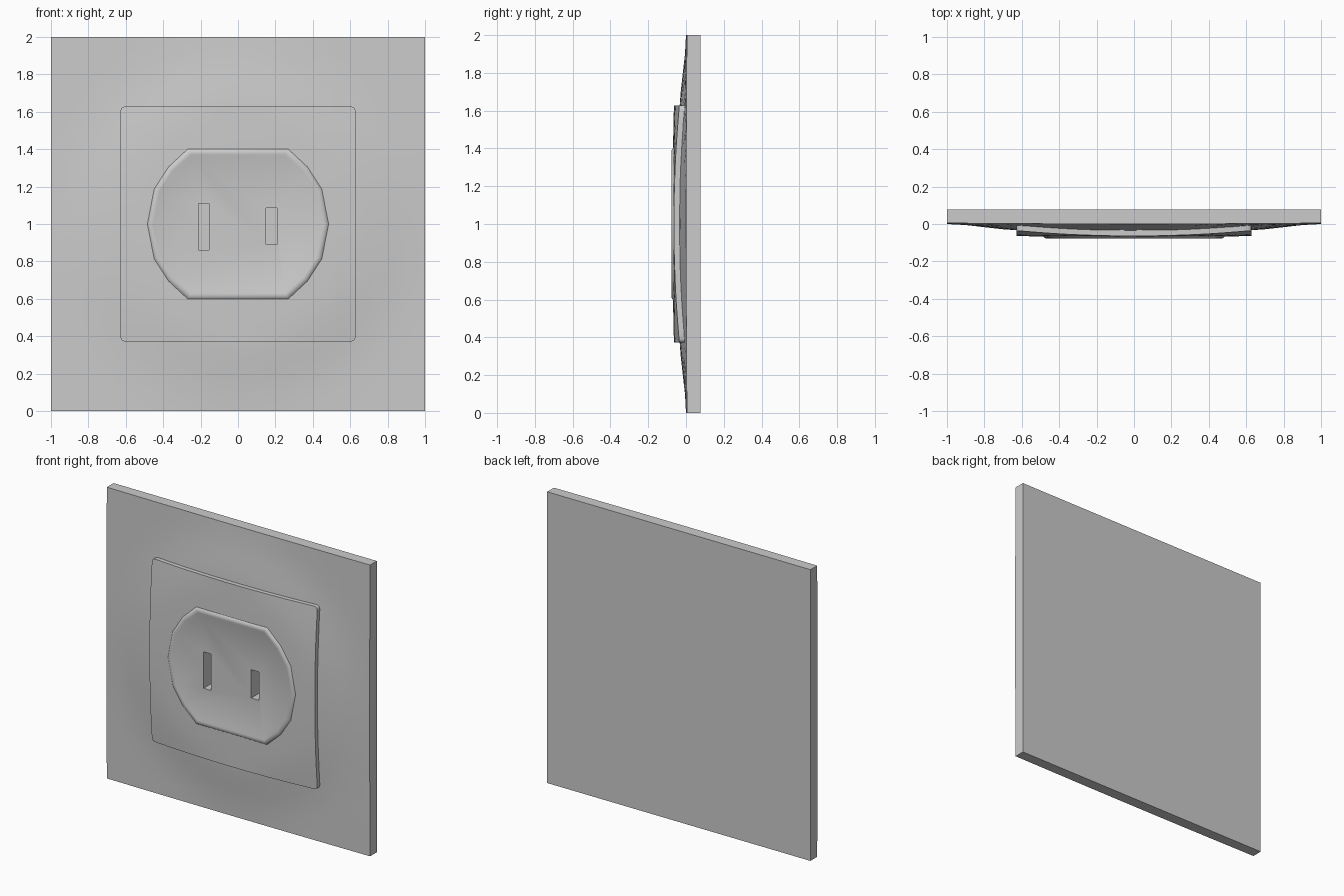
import bpy, bmesh, math

if "Cube" in bpy.data.objects:
    bpy.data.objects.remove(bpy.data.objects["Cube"])

# radial crown of the wall plate: (radius, y)
CROWN = [(0, -.041), (.4, -.040), (.63, -.035), (.75, -.023), (.89, -.006), (1, .0), (1.42, .005)]


def crown(x, z):
    r = math.hypot(x, z)
    for (r0, y0), (r1, y1) in zip(CROWN, CROWN[1:]):
        if r <= r1:
            return y0 + (y1 - y0) * (r - r0) / (r1 - r0)
    return CROWN[-1][1]


def finish(name, bm):
    bmesh.ops.recalc_face_normals(bm, faces=bm.faces)
    mesh = bpy.data.meshes.new(name)
    bm.to_mesh(mesh)
    bm.free()
    ob = bpy.data.objects.new(name, mesh)
    bpy.context.collection.objects.link(ob)
    return ob


def panel(name, half, lift, back, n, corner=0):
    """Square panel with a crowned front and a flat back."""
    bm = bmesh.new()
    bmesh.ops.create_grid(bm, x_segments=n, y_segments=n, size=half)
    for v in bm.verts:
        x, z = v.co.x, v.co.y
        v.co = (x, crown(x, z) - lift, z + 1)
    rim = [e for e in bm.edges if e.is_boundary]
    new = bmesh.ops.extrude_edge_only(bm, edges=rim)["geom"]
    for v in new:
        if isinstance(v, bmesh.types.BMVert):
            v.co.y = back
    bmesh.ops.contextual_create(bm, geom=[e for e in new if isinstance(e, bmesh.types.BMEdge) and e.is_boundary])
    if corner:
        edges = [e for e in bm.edges if all(
            abs(abs(v.co.x) - half) < 1e-4 and abs(abs(v.co.z - 1) - half) < 1e-4 for v in e.verts)]
        bmesh.ops.bevel(bm, geom=edges, offset=corner, segments=3, profile=.5, affect='EDGES')
    return finish(name, bm)


wall_plate = panel("wall_plate", 1, 0, .078, 20)
inner_plate = panel("inner_plate", .628, .029, .03, 16, .022)

# socket face: truncated round outline with a rounded raised rim
quarter = [(.485, 0), (.448, .187), (.372, .305), (.268, .402)]
top = quarter + [(-x, z) for x, z in reversed(quarter)]
outline = top + [(-x, -z) for x, z in top[1:-1]]
bm = bmesh.new()
loops = []
for inset, y in [(0, -.03), (0, -.067), (.007, -.074), (.018, -.078), (.03, -.077), (.042, -.073)]:
    loops.append([bm.verts.new((x * (1 - inset / .485), y, 1 + z * (1 - inset / .402))) for x, z in outline])
for a, b in zip(loops, loops[1:]):
    for i in range(len(a)):
        j = (i + 1) % len(a)
        bm.faces.new((a[i], a[j], b[j], b[i]))
bm.faces.new(loops[0])
bm.faces.new(loops[-1])
socket_face = finish("socket_face", bm)

# slot cutters, the left slot is taller
bm = bmesh.new()
for x, w, z, h in [(-.182, .056, .985, .25), (.18, .058, .987, .195)]:
    for v in bmesh.ops.create_cube(bm, size=1)["verts"]:
        v.co = (x + v.co.x * w, -.075 + v.co.y * .25, z + v.co.z * h)
cutter = finish("slot_cutter", bm)
cutter.hide_render = True

for ob in (wall_plate, inner_plate, socket_face):
    mod = ob.modifiers.new("slots", 'BOOLEAN')
    mod.operation = 'DIFFERENCE'
    mod.solver = 'EXACT'
    mod.object = cutter
    bpy.ops.object.select_all(action='DESELECT')
    bpy.context.view_layer.objects.active = ob
    ob.select_set(True)
    bpy.ops.object.modifier_apply(modifier=mod.name)
    bpy.ops.object.shade_smooth_by_angle(angle=math.radians(35))
bpy.data.objects.remove(cutter)
